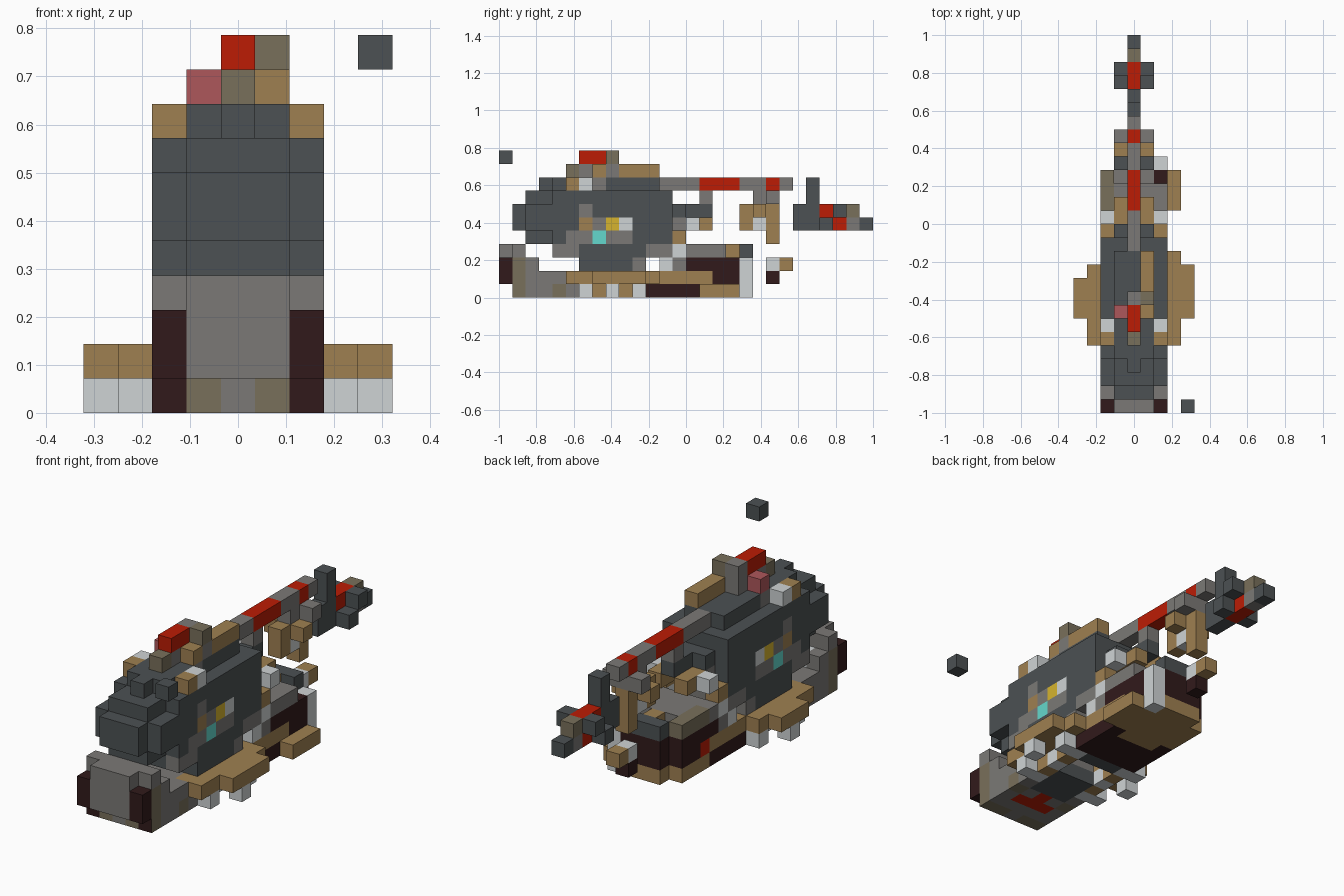
import bpy

cube = bpy.data.objects.get("Cube")
if cube:
    bpy.data.objects.remove(cube, do_unlink=True)

CELL = 1 / 14


def linear(v):
    v /= 255
    return v / 12.92 if v < 0.04045 else ((v + 0.055) / 1.055) ** 2.4


def make_material(name, *rgb):
    mat = bpy.data.materials.new(name)
    colour = [linear(v) for v in rgb] + [1]
    mat.use_nodes = True
    mat.diffuse_color = colour
    mat.node_tree.nodes["Principled BSDF"].inputs["Base Color"].default_value = colour
    return mat


palette = [
    make_material("slate", 76, 81, 83),
    make_material("gray", 123, 121, 118),
    make_material("light", 207, 212, 213),
    make_material("tan", 159, 128, 81),
    make_material("olive", 121, 112, 91),
    make_material("maroon", 49, 26, 27),
    make_material("red", 188, 28, 5),
    make_material("pink", 174, 87, 91),
    make_material("teal", 100, 216, 205),
    make_material("yellow", 214, 180, 46),
]
index = {m.name: n for n, m in enumerate(palette)}
cells = {}


def span(v):
    return range(v[0], v[1] + 1) if isinstance(v, tuple) else (v,)


def box(part, colour, x, y, z):
    """Fill a block of grid cells; later blocks repaint earlier ones."""
    for i in span(x):
        for j in span(y):
            for k in span(z):
                cells[i, j, k] = (part, colour)


def pair(part, colour, x, y, z):
    box(part, colour, x, y, z)
    box(part, colour, -x, y, z)


MID, WIDE = (-1, 1), (-2, 2)

# Lower hull and floor
part = "lower_hull"
box(part, "gray", WIDE, (1, 4), (0, 1))
box(part, "slate", WIDE, (5, 10), 0)
box(part, "tan", WIDE, (5, 15), 1)
box(part, "tan", WIDE, (11, 18), 0)
box(part, "gray", MID, (5, 17), 1)
for row, colour in enumerate(("olive", "gray", "light", "tan", "light", "tan", "light")):
    pair(part, colour, 2, row + 4, 0)
pair(part, "maroon", 2, (11, 14), 0)
box(part, "maroon", MID, (11, 13), 0)
box(part, "red", MID, 3, 0)
box(part, "red", 0, 4, 0)
pair(part, "olive", 1, 1, 0)

# Bumper at the front
part = "front_bumper"
box(part, "gray", MID, 0, (1, 3))
box(part, "gray", WIDE, 1, (1, 3))
box(part, "gray", WIDE, 2, 2)
box(part, "light", MID, 2, 2)
pair(part, "olive", 2, 1, (0, 2))
pair(part, "maroon", 2, 0, (1, 2))

# Side wings with hanging feet
part = "side_wings"
pair(part, "tan", 3, (5, 10), 1)
pair(part, "tan", 4, (7, 9), 1)
box(part, "tan", 3, 11, 1)
box(part, "tan", 4, 10, 1)
pair(part, "light", 3, 6, 0)
pair(part, "light", 4, 8, 0)
pair(part, "light", 3, 10, 0)

# Main body, stacked in layers with a rounded nose
part = "main_body"
box(part, "slate", WIDE, (6, 9), 2)
box(part, "gray", WIDE, 10, 2)
box(part, "slate", WIDE, (4, 10), 3)
box(part, "gray", WIDE, (11, 12), 3)
box(part, "slate", WIDE, (4, 12), (4, 7))
box(part, "slate", WIDE, (2, 3), (5, 6))
box(part, "slate", MID, (2, 3), (4, 7))
box(part, "slate", MID, 1, (5, 6))
box(part, "slate", MID, (4, 11), 8)
box(part, "slate", 0, 3, 8)
box(part, "slate", MID, 13, 6)
box(part, "slate", 0, (14, 15), 6)

# Open shaft in the belly
for i in span(MID):
    for j in (8, 9):
        for k in range(6):
            cells.pop((i, j, k))

# Coloured side panel
part = "side_panel"
pair(part, "gray", 2, (4, 5), 3)
pair(part, "gray", 2, (5, 9), 4)
pair(part, "gray", 2, (6, 7), 5)
pair(part, "gray", 2, 6, 6)
pair(part, "tan", 2, 6, 5)
pair(part, "teal", 2, 7, 4)
pair(part, "yellow", 2, 8, 5)
pair(part, "light", 2, 9, 5)

# Roof details
part = "roof_details"
pair(part, "tan", 2, 5, 8)
pair(part, "light", 2, 6, 8)
pair(part, "gray", 1, 7, 8)
box(part, "olive", 0, 5, 9)
box(part, "gray", 0, (6, 7), 9)
box(part, "gray", 0, 8, (9, 10))
box(part, "red", 0, (6, 7), 10)
box(part, "pink", -1, 7, 9)
box(part, "tan", 1, 7, 9)
box(part, "gray", 1, 8, 9)
box(part, "olive", 1, 8, 10)
box(part, "tan", 1, (9, 11), 9)

# Rear deck
part = "rear_deck"
box(part, "gray", MID, (12, 17), 2)
box(part, "gray", WIDE, (14, 16), 3)
pair(part, "light", 2, 12, 2)
pair(part, "gray", 2, 13, 2)
pair(part, "light", 2, 13, 3)
pair(part, "maroon", 2, (14, 17), 2)
pair(part, "maroon", 2, (16, 17), 1)
box(part, "olive", -2, (15, 17), 3)
box(part, "tan", 0, 17, 3)
box(part, "red", -2, 15, 1)
box(part, "maroon", MID, 18, (1, 2))
box(part, "slate", MID, 18, 3)
box(part, "light", 2, 18, (0, 2))
cells.pop((-2, 18, 0))
box(part, "tan", 3, (15, 17), 0)
pair(part, "tan", 2, 13, 4)
pair(part, "gray", 1, 13, 5)
pair(part, "light", 2, 14, 5)
pair(part, "tan", 1, (14, 15), 5)

# Hitch behind the deck
part = "rear_hitch"
box(part, "maroon", 0, 20, 1)
box(part, "light", 0, 20, 2)
box(part, "tan", 0, 21, 2)

# Tail boom with its hanging frame
part = "tail_boom"
box(part, "gray", 0, (12, 21), 8)
box(part, "red", 0, (15, 17), 8)
box(part, "red", 0, 20, 8)
box(part, "gray", 0, 15, 7)
part = "boom_frame"
box(part, "gray", 0, (19, 20), 7)
pair(part, "gray", 1, 20, 7)
box(part, "tan", 0, 18, (5, 6))
box(part, "tan", MID, 19, 6)
box(part, "light", 0, 19, 5)
box(part, "tan", 0, 20, (4, 6))

# Tail rotor
part = "tail_rotor"
box(part, "slate", 0, (22, 23), (5, 6))
box(part, "slate", 0, 23, (7, 8))
box(part, "red", 0, (24, 25), (5, 6))
pair(part, "slate", 1, 24, 5)
pair(part, "slate", 1, 25, 6)
box(part, "olive", 0, 26, 6)
box(part, "gray", 0, 26, 5)
box(part, "slate", 0, 27, 5)

# Separate floating block
box("floating_block", "slate", 4, 0, 10)

# Build each part from its exposed cell faces
RING = [(0, 0), (1, 0), (1, 1), (0, 1)]
for name in sorted({p for p, c in cells.values()}):
    verts, slots = [], []
    for cell, (owner, colour) in cells.items():
        for axis, side in [(a, s) for a in range(3) for s in (0, 1)]:
            near = list(cell)
            near[axis] += side * 2 - 1
            if owner != name or tuple(near) in cells:
                continue
            for a, b in RING if side else RING[::-1]:
                p = list(cell)
                p[axis] += side
                p[(axis + 1) % 3] += a
                p[(axis + 2) % 3] += b
                verts.append(((p[0] - 0.5) * CELL, p[1] * CELL - 1, p[2] * CELL))
            # Bumper corners are maroon where they face forward
            dark = name == "front_bumper" and colour == "olive" and axis == 1
            slots.append(index["maroon" if dark else colour])
    mesh = bpy.data.meshes.new(name)
    mesh.from_pydata(verts, [], [range(n * 4, n * 4 + 4) for n in range(len(slots))])
    for mat in palette:
        mesh.materials.append(mat)
    for poly, slot in zip(mesh.polygons, slots):
        poly.material_index = slot
    bpy.context.collection.objects.link(bpy.data.objects.new(name, mesh))
